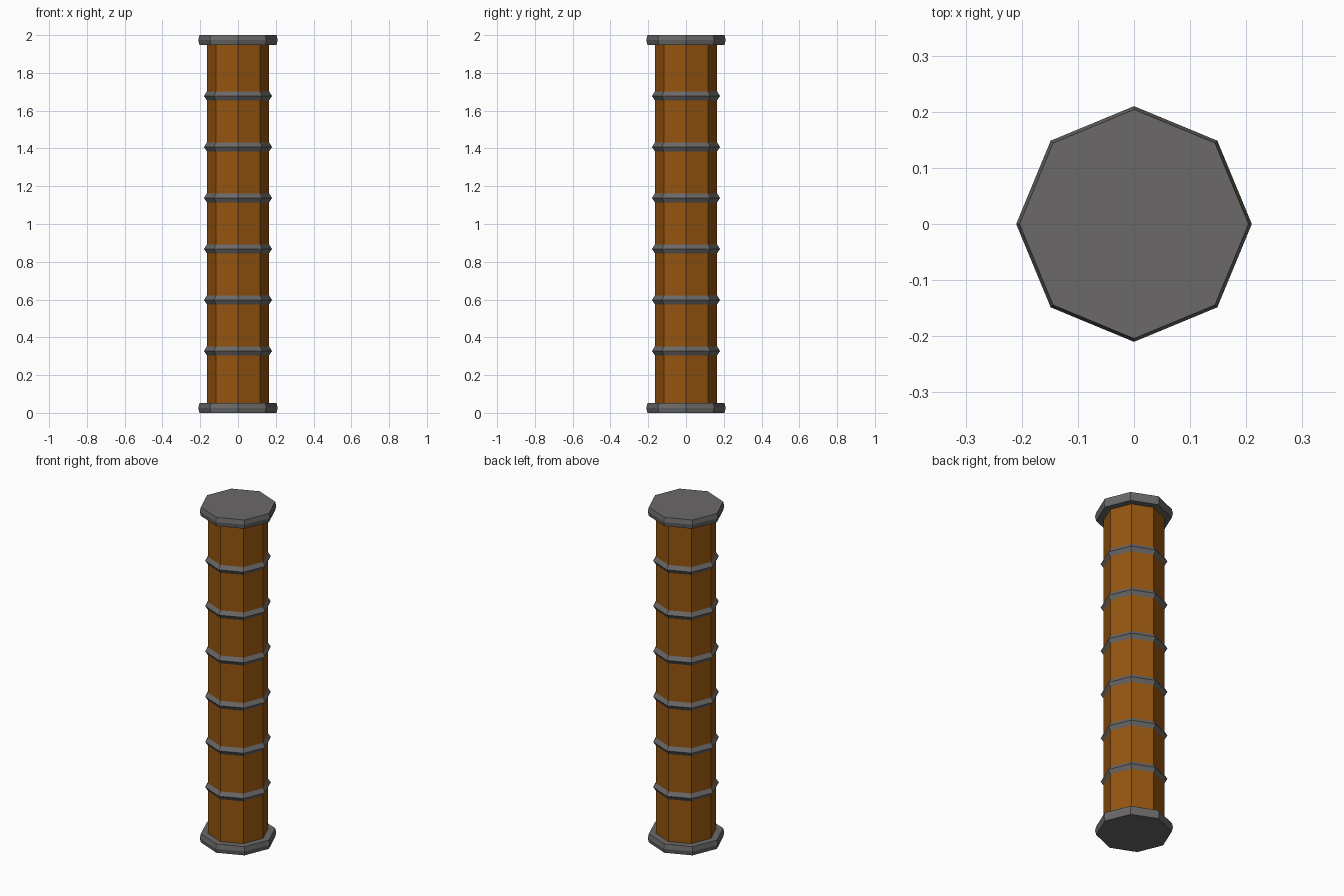
import bpy, bmesh, math

if "Cube" in bpy.data.objects:
    bpy.data.objects.remove(bpy.data.objects["Cube"])

SIDES = 8


def material(name, rgb):
    m = bpy.data.materials.new(name)
    m.diffuse_color = (*rgb, 1)
    m.use_nodes = True
    m.node_tree.nodes["Principled BSDF"].inputs["Base Color"].default_value = m.diffuse_color
    return m


wood = material("brown wood", (0.30, 0.090, 0.005))
metal = material("grey metal", (0.145, 0.140, 0.138))


def turned(name, profile, mat, z=0.0):
    """Eight-sided solid from (radius, height) pairs, corners on the axes."""
    bm = bmesh.new()
    loops = []
    for r, h in profile:
        loops.append([bm.verts.new((r * math.cos(math.tau * i / SIDES),
                                    r * math.sin(math.tau * i / SIDES), h))
                      for i in range(SIDES)])
    for a, b in zip(loops, loops[1:]):
        for i in range(SIDES):
            j = (i + 1) % SIDES
            bm.faces.new((a[i], a[j], b[j], b[i]))
    bm.faces.new(loops[0][::-1])
    bm.faces.new(loops[-1])
    mesh = bpy.data.meshes.new(name)
    bm.to_mesh(mesh)
    bm.free()
    mesh.materials.append(mat)
    obj = bpy.data.objects.new(name, mesh)
    obj.location.z = z
    bpy.context.collection.objects.link(obj)
    return obj


# Wooden post
turned("post", [(0.165, 0.03), (0.165, 1.97)], wood)

# End caps with slightly bulging rims
cap = [(0.204, 0), (0.21, 0.026), (0.204, 0.052)]
turned("bottom_cap", cap, metal)
turned("top_cap", cap, metal, 1.948)

# Pointed bands around the post
band = [(0.164, -0.025), (0.18, 0), (0.164, 0.025)]
for k in range(6):
    turned(f"band_{k + 1}", band, metal, 0.328 + 0.27 * k)
